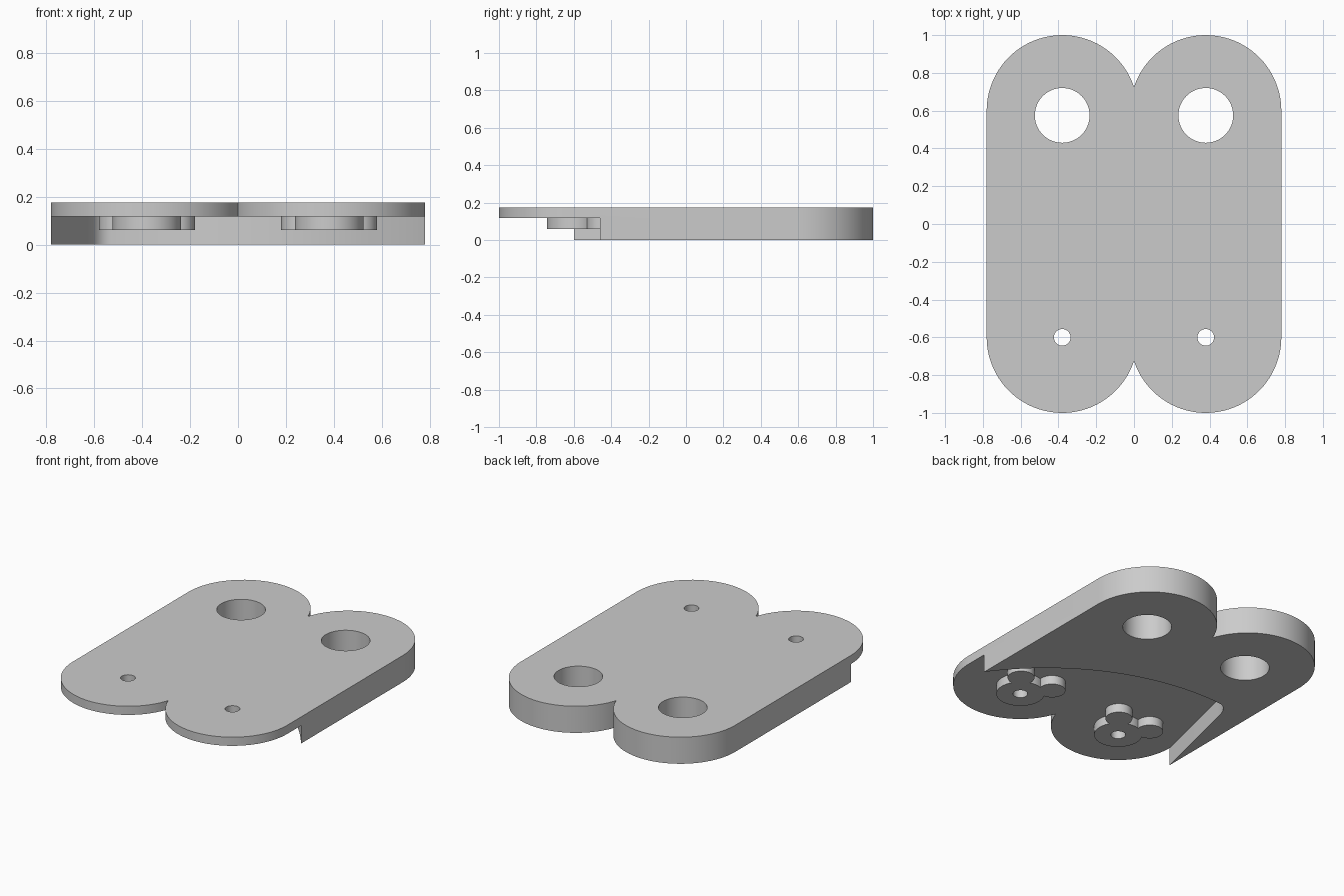
import bpy
import bmesh
from math import cos, sin, pi, atan2, hypot
from mathutils import Vector

if "Cube" in bpy.data.objects:
    bpy.data.objects.remove(bpy.data.objects["Cube"])

THICK, STEP, BOSS_Z = 0.175, 0.118, 0.06
LOBE_X, LOBE_Y, LOBE_R = 0.38, 0.6, 0.4

grey = bpy.data.materials.new("plain grey")
grey.use_nodes = True
colour = (0.6, 0.6, 0.6, 1)
grey.diffuse_color = colour
grey.node_tree.nodes["Principled BSDF"].inputs["Base Color"].default_value = colour


def arc(cx, cy, r, a0, a1, n=40):
    return [(cx + r * cos(a0 + (a1 - a0) * i / n),
             cy + r * sin(a0 + (a1 - a0) * i / n)) for i in range(n + 1)]


def prism(name, points, z0, z1):
    """Extrude a closed profile between two heights."""
    bm = bmesh.new()
    face = bm.faces.new([bm.verts.new((x, y, z0)) for x, y in points])
    top = bmesh.ops.extrude_face_region(bm, geom=[face])["geom"]
    bmesh.ops.translate(bm, vec=(0, 0, z1 - z0),
                        verts=[v for v in top if isinstance(v, bmesh.types.BMVert)])
    bmesh.ops.recalc_face_normals(bm, faces=bm.faces)
    mesh = bpy.data.meshes.new(name)
    bm.to_mesh(mesh)
    bm.free()
    mesh.materials.append(grey)
    ob = bpy.data.objects.new(name, mesh)
    bpy.context.collection.objects.link(ob)
    return ob


def disc(name, x, y, r, z0, z1):
    return prism(name, arc(x, y, r, 0, 2 * pi, 64)[:-1], z0, z1)


def combine(target, tool, operation):
    """Apply a boolean and discard the tool."""
    mod = target.modifiers.new(operation.lower(), 'BOOLEAN')
    mod.operation, mod.solver, mod.object = operation, 'EXACT', tool
    bpy.context.view_layer.objects.active = target
    bpy.ops.object.modifier_apply(modifier=mod.name)
    bpy.data.objects.remove(tool)


# Double-lobed slab outline, one quarter turned round the other three
notch = pi - atan2((LOBE_R ** 2 - LOBE_X ** 2) ** 0.5, LOBE_X)
quarter = arc(LOBE_X, LOBE_Y, LOBE_R, 0, notch)
quarter[-1] = (0, quarter[-1][1])
back = quarter + [(-x, y) for x, y in reversed(quarter[:-1])]
outline = back + [(-x, -y) for x, y in back]
plate = prism("link_plate", outline, 0, THICK)

# Stepped recess under the front: slanted wall, rounded corner, wide arc
a, c = Vector((0.78, -0.46)), Vector((-0.53, 0.155))
chord = c - a
half = chord.length / 2
sag = 0.19
radius = (half ** 2 + sag ** 2) / (2 * sag)
normal = Vector((chord.y, -chord.x)).normalized()
centre = (a + c) / 2 + normal * (sag - radius)
a0 = atan2(a.y - centre.y, a.x - centre.x)
a1 = atan2(c.y - centre.y, c.x - centre.x)
recess = arc(centre.x, centre.y, radius, a0 - 0.15, a1, 60)
wall_top, corner = Vector((-0.63, 0.03)), Vector((-0.605, 0.15))
for i in range(1, 13):
    t = i / 12
    p = c * (1 - t) ** 2 + corner * 2 * t * (1 - t) + wall_top * t ** 2
    recess.append((p.x, p.y))
foot = Vector((-0.78, -0.6))
end = foot + (foot - wall_top) * 0.8
recess += [(end.x, end.y), (-0.9, -1.3), (1.2, -1.3)]
combine(plate, prism("recess_cutter", recess, -0.1, STEP), 'DIFFERENCE')

# Three-lobed bosses under the front ends, then all four holes
for side in (-1, 1):
    x = side * LOBE_X
    boss = disc("boss", x, -LOBE_Y, 0.143, BOSS_Z, 0.15)
    for s in (-1, 1):
        combine(boss, disc("boss_lobe", x + s * 0.12, -0.45, 0.08, BOSS_Z, 0.15), 'UNION')
    combine(plate, boss, 'UNION')
    combine(plate, disc("small_hole", x, -LOBE_Y, 0.044, -0.1, 0.3), 'DIFFERENCE')
    combine(plate, disc("large_hole", x, 0.575, 0.145, -0.1, 0.3), 'DIFFERENCE')

bpy.ops.object.select_all(action='DESELECT')
plate.select_set(True)
bpy.context.view_layer.objects.active = plate
bpy.ops.object.shade_smooth_by_angle(angle=pi / 6)
